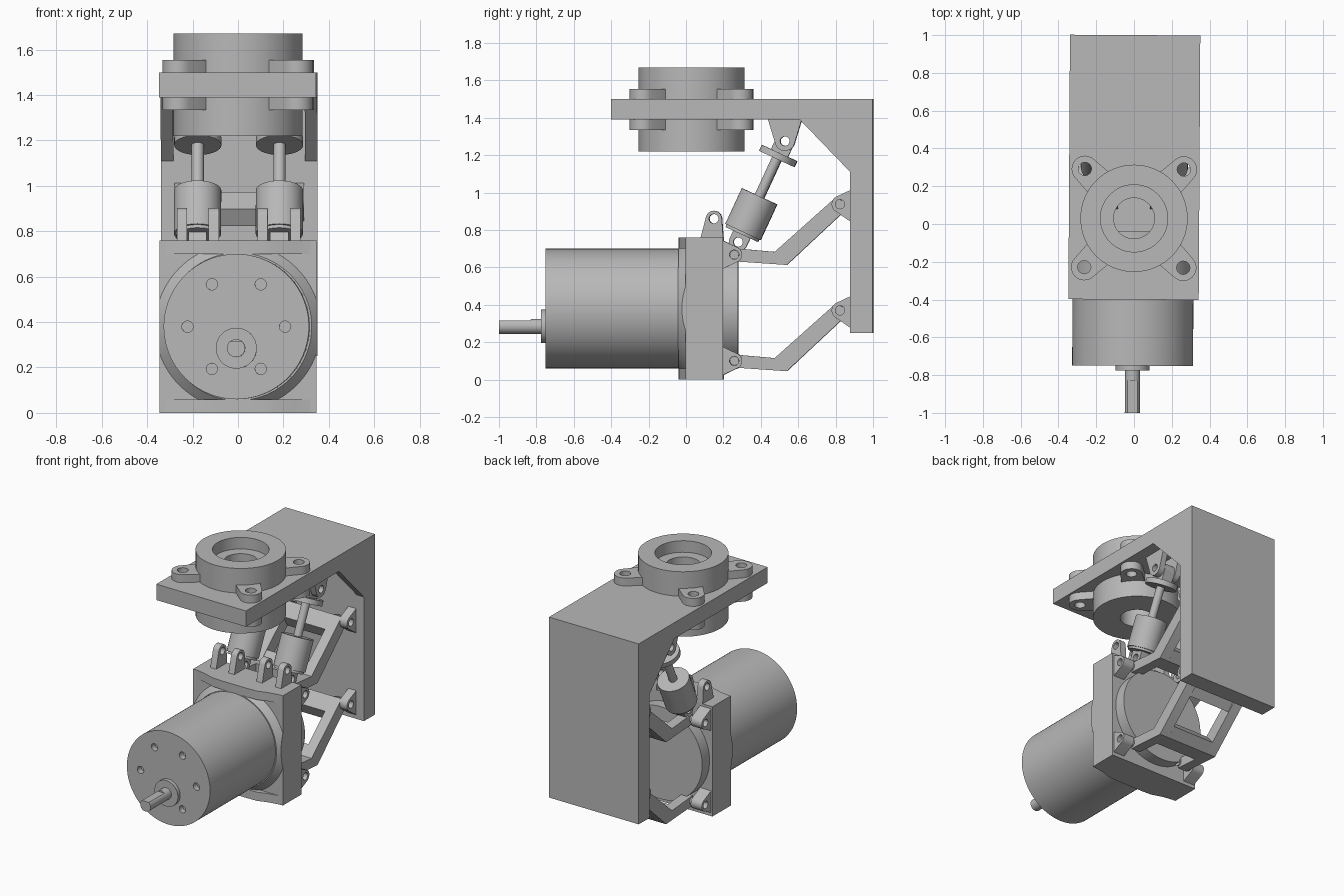
import bpy, bmesh, math
from mathutils import Vector, Matrix
from mathutils.geometry import convex_hull_2d

cube = bpy.data.objects.get("Cube")
if cube:
    bpy.data.objects.remove(cube)

grey = bpy.data.materials.new("machined grey")
grey.use_nodes = True
COLOUR = (0.48, 0.48, 0.48, 1)
grey.diffuse_color = COLOUR
grey.node_tree.nodes["Principled BSDF"].inputs["Base Color"].default_value = COLOUR
parts = []


def finish(name, bm):
    bmesh.ops.recalc_face_normals(bm, faces=bm.faces)
    me = bpy.data.meshes.new(name)
    bm.to_mesh(me)
    bm.free()
    ob = bpy.data.objects.new(name, me)
    bpy.context.collection.objects.link(ob)
    me.materials.append(grey)
    parts.append(ob)
    return ob


def prism(name, pts, lo, hi, axis="x"):
    """Extrude a (y, z) profile along x, or an (x, y) profile along z."""
    place = (lambda a, b, t: (t, a, b)) if axis == "x" else (lambda a, b, t: (a, b, t))
    bm = bmesh.new()
    face = bm.faces.new([bm.verts.new(place(a, b, lo)) for a, b in pts])
    ext = bmesh.ops.extrude_face_region(bm, geom=[face])
    verts = [g for g in ext["geom"] if isinstance(g, bmesh.types.BMVert)]
    bmesh.ops.translate(bm, verts=verts, vec=place(0, 0, hi - lo))
    return finish(name, bm)


def rod(name, a, b, r, r2=None, seg=48):
    """Cylinder or cone from point a to point b."""
    a, b = Vector(a), Vector(b)
    bm = bmesh.new()
    m = Matrix.Translation((a + b) / 2) @ (b - a).to_track_quat("Z", "Y").to_matrix().to_4x4()
    bmesh.ops.create_cone(bm, cap_ends=True, segments=seg, radius1=r,
                          radius2=r if r2 is None else r2, depth=(b - a).length, matrix=m)
    return finish(name, bm)


def cut(ob, tool, mode="DIFFERENCE"):
    """Apply a boolean and throw the cutter away."""
    mod = ob.modifiers.new("cut", "BOOLEAN")
    mod.operation, mod.object, mod.solver = mode, tool, "EXACT"
    bpy.context.view_layer.update()
    dg = bpy.context.evaluated_depsgraph_get()
    me = bpy.data.meshes.new_from_object(ob.evaluated_get(dg))
    ob.modifiers.clear()
    ob.data = me
    parts.remove(tool)
    bpy.data.objects.remove(tool)


def hull(pts):
    return [pts[i] for i in convex_hull_2d(pts)]


def ring(c, r, n=24):
    return [(c[0] + r * math.cos(2 * math.pi * i / n),
             c[1] + r * math.sin(2 * math.pi * i / n)) for i in range(n)]


def lug(name, c, r, base, x0, x1, hole=0.025):
    """Rounded eye with a pin hole, blended into its base points."""
    ob = prism(name, hull(ring(c, r) + base), x0, x1)
    cut(ob, rod("pin_cutter", (x0 - .1, *c), (x1 + .1, *c), hole, seg=20))
    return ob


# Angle bracket with side gussets
W = 0.345
bracket = prism("angle_bracket", [(-.4, 1.39), (.88, 1.39), (.88, .25), (1, .25), (1, 1.5), (-.4, 1.5)], -W, W)
cut(bracket, rod("bore_cutter", (0, .03, 1.3), (0, .03, 1.6), .2))
for s in (-1, 1):
    prism("gusset", [(.61, 1.39), (.88, 1.39), (.88, 1.11)], *sorted((s * .29, s * W)))

# Flanged bearing housing through the bracket
HY = 0.03
housing = rod("bearing_housing", (0, HY, 1.22), (0, HY, 1.67), .284, seg=64)
cut(housing, rod("bore", (0, HY, 1.1), (0, HY, 1.8), .108))
cut(housing, rod("counterbore", (0, HY, 1.59), (0, HY, 1.8), .178))
for sx in (-1, 1):
    for sy in (-1, 1):
        c = (sx * .262, HY + sy * .26)
        for z in (1.335, 1.5):
            ear = prism("housing_ear", hull(ring(c, .07) + ring((sx * .17, HY + sy * .17), .08)), z, z + .055, "z")
            cut(ear, rod("ear_cutter", (*c, z - .1), (*c, z + .2), .035, seg=20))
        cut(bracket, rod("bolt_cutter", (*c, 1.3), (*c, 1.6), .035, seg=20))

# Motor with front screw holes, pilot boss and shaft
MX, MZ = -0.003, 0.38
motor = rod("motor_body", (MX, -.75, MZ), (MX, .28, MZ), .32, seg=96)
for i in range(6):
    a = i * math.pi / 3
    x, z = MX + .215 * math.cos(a), MZ + .215 * math.sin(a)
    cut(motor, rod("screw_cutter", (x, -.8, z), (x, -.71, z), .025, seg=16))
SZ = 0.285
rod("pilot_boss", (MX, -.775, SZ), (MX, -.74, SZ), .09)
shaft = rod("motor_shaft", (MX, -1, SZ), (MX, -.74, SZ), .04, seg=32)
flat = prism("shaft_flat", [(-1.1, SZ + .03), (-.83, SZ + .03), (-.83, .4), (-1.1, .4)], -.1, .1)
cut(shaft, flat)

# Mounting block clamped round the motor
prism("motor_block", [(0, 0), (.2, 0), (.2, .76), (0, .76)], -W, W)
collar = rod("block_collar", (0, 0, MZ), (0, -.04, MZ), .365, .325, seg=96)
cut(collar, prism("collar_limits", [(-.1, .06), (.1, .06), (.1, .7), (-.1, .7)], -W, W), "INTERSECT")
for z in (0, .7):
    prism("block_lip", [(-.32, 0), (-.25, -.012), (-.17, -.037), (-.1, -.04),
                        (.1, -.04), (.17, -.037), (.25, -.012), (.32, 0)], z, z + .06, "z")

# Four lugs on top of the block
for x in (-.27, -.13, .085, .23):
    lug("top_lug", (.15, .86), .043, [(.08, .76), (.2, .76)], x, x + .045)

# Upper and lower swing links with their lugs
for dz in (0, .568):
    p, q = (.26, .1 + dz), (.825, .37 + dz)
    for s in (-1, 1):
        span = lambda a, b: sorted((s * a, s * b))
        lug("block_lug", p, .042, [(.19, .02 + dz), (.19, .18 + dz)], *span(.25, .335))
        lug("wall_lug", q, .045, [(.89, .27 + dz), (.89, .45 + dz)], *span(.225, .285))
        prism("link_arm", [(.25, .135 + dz), (.475, .115 + dz), (.8, .405 + dz), (.86, .38 + dz),
                           (.84, .325 + dz), (.54, .045 + dz), (.25, .065 + dz)], *span(.16, .23))
        rod("link_pin", (s * .15, *p), (s * .26, *p), .024, seg=20)
    prism("link_far_web", [(.72, .33 + dz), (.8, .405 + dz), (.85, .37 + dz), (.76, .255 + dz)], -.16, .16)
    prism("link_elbow_web", [(.42, .12 + dz), (.475, .115 + dz), (.54, .17 + dz),
                             (.6, .1 + dz), (.54, .045 + dz), (.42, .055 + dz)], -.16, .16)

# Two linear actuators leaning back to the bracket
low, high = Vector((0, .28, .735)), Vector((0, .53, 1.275))
axis = (high - low).normalized()
for cx in (-.18, .18):
    at = lambda d: low + axis * d + Vector((cx, 0, 0))
    rod("actuator_cylinder", at(.06), at(.27), .104)
    rod("actuator_end_cap", at(.045), at(.06), .095)
    rod("actuator_rod", at(.25), at(.53), .027, seg=32)
    rod("actuator_disc", at(.49), at(.525), .104)
    for eye, d, tag in ((low, .06, "lower"), (high, .52, "upper")):
        root = low + axis * d
        side = Vector((0, -axis.z, axis.y)) * .05
        base = [((root + k * side).y, (root + k * side).z) for k in (-1, 1)]
        lug(tag + "_eye", (eye.y, eye.z), .05, base, cx - .04, cx + .04)
    for s in (-1, 1):
        lug("clevis_cheek", (high.y, high.z), .053, [(.44, 1.39), (.62, 1.39)],
            *sorted((cx + s * .045, cx + s * .085)))

# Slight turn of the whole assembly, then smooth the round parts
turn = Matrix.Rotation(-0.006, 4, "Z")
bpy.ops.object.select_all(action="DESELECT")
for ob in parts:
    ob.data.transform(turn)
    ob.select_set(True)
bpy.context.view_layer.objects.active = parts[0]
bpy.ops.object.shade_smooth_by_angle(angle=math.radians(30))
